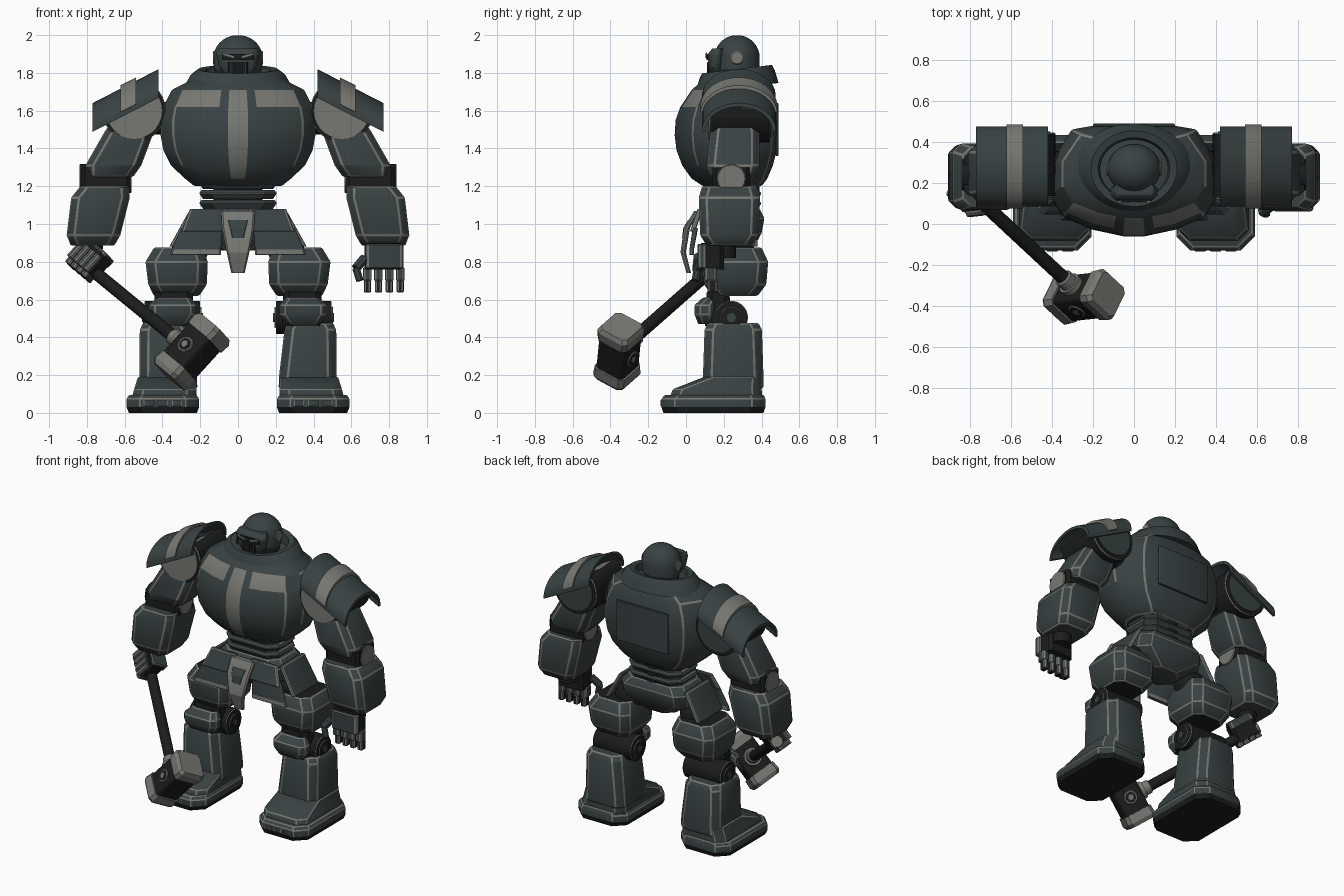
import bpy, bmesh, math
from mathutils import Matrix, Vector as V

if "Cube" in bpy.data.objects:
    bpy.data.objects.remove(bpy.data.objects["Cube"])

def material(name, col):
    m = bpy.data.materials.new(name)
    m.diffuse_color = (*col, 1)
    m.use_nodes = True
    m.node_tree.nodes["Principled BSDF"].inputs["Base Color"].default_value = m.diffuse_color
    return m

MATS = [material("dark slate armour", (0.040, 0.054, 0.055)),
        material("worn grey trim", (0.185, 0.185, 0.168)),
        material("black joint", (0.011, 0.012, 0.012))]
SLATE, GREY, BLACK = 0, 1, 2

def finish(name, bm, mat=SLATE, trim=0, paint=None, M=None, trim_mat=GREY, angle=0.5):
    """Colour, edge with a trim chamfer, and link the mesh."""
    bmesh.ops.recalc_face_normals(bm, faces=bm.faces)
    for f in bm.faces:
        f.material_index = mat
        if paint:
            p = paint(f.calc_center_median(), f.normal)
            f.material_index = mat if p is None else p
    if trim:
        es = [e for e in bm.edges if e.calc_face_angle(0) > angle]
        bmesh.ops.bevel(bm, geom=es, offset=trim, segments=1, affect='EDGES',
                        profile=0.5, material=trim_mat, clamp_overlap=True)
    if M:
        bm.transform(M)
    for f in bm.faces:
        f.smooth = True
    me = bpy.data.meshes.new(name)
    bm.to_mesh(me)
    bm.free()
    for m in MATS:
        me.materials.append(m)
    me.set_sharp_from_angle(angle=math.radians(24))
    ob = bpy.data.objects.new(name, me)
    bpy.context.collection.objects.link(ob)
    return ob

def skin(rings, closed=False):
    """Join equal rings of points with quads; cap the ends unless closed."""
    bm = bmesh.new()
    vs = [[bm.verts.new(p) for p in r] for r in rings]
    n = len(vs[0])
    pairs = list(zip(vs, vs[1:])) + ([(vs[-1], vs[0])] if closed else [])
    for a, b in pairs:
        for i in range(n):
            bm.faces.new((a[i], a[(i + 1) % n], b[(i + 1) % n], b[i]))
    if not closed:
        bm.faces.new(vs[0]); bm.faces.new(vs[-1])
    return bm

def block(name, secs, ch=0.04, s=1, **kw):
    """Loft of chamfered rectangles, each (z, centre x, centre y, half x, half y)."""
    rings = []
    for z, cx, cy, hx, hy in secs:
        c = min(ch, hx * .6, hy * .6)
        o = [(hx - c, -hy), (hx, c - hy), (hx, hy - c), (hx - c, hy),
             (c - hx, hy), (-hx, hy - c), (-hx, c - hy), (c - hx, -hy)]
        rings.append([(s * cx + x, cy + y, z) for x, y in o])
    return finish(name, skin(rings), **kw)

def box(name, c, h, ch=0.01, **kw):
    return block(name, [(c[2] - h[2], c[0], c[1], h[0], h[1]),
                        (c[2] + h[2], c[0], c[1], h[0], h[1])], ch, **kw)

def rod(name, a, b, r, mat=BLACK, r2=None, cap=None, trim=0, n=28):
    a, b = V(a), V(b)
    d = b - a
    bm = bmesh.new()
    bmesh.ops.create_cone(bm, cap_ends=True, segments=n, radius1=r,
                          radius2=r if r2 is None else r2, depth=d.length)
    M = Matrix.Translation((a + b) / 2) @ d.to_track_quat('Z', 'Y').to_matrix().to_4x4()
    paint = (lambda c, no: cap if abs(no.z) > .9 else mat) if cap is not None else None
    return finish(name, bm, mat, trim, paint, M)

def ball(name, c, r, mat):
    bm = bmesh.new()
    bmesh.ops.create_uvsphere(bm, u_segments=32, v_segments=16, radius=1)
    return finish(name, bm, mat, M=Matrix.Translation(c) @ Matrix.Diagonal((*r, 1)))

# ---- torso barrel: one half outline scaled per level
half = [(.13, 0), (.25, .02), (.5, .06), (.84, .17), (1, .36), (1, .64), (.74, .95), (.35, 1)]
outline = half + [(-x, t) for x, t in reversed(half)]
levels = [(1.20, .23, .09, .40), (1.24, .28, .03, .43), (1.31, .355, -.02, .46), (1.39, .395, -.05, .48),
          (1.47, .41, -.06, .488), (1.55, .41, -.055, .488), (1.62, .395, -.03, .48),
          (1.71, .35, .03, .46), (1.77, .23, .10, .43)]
def chest_paint(c, n):
    if n.y < -.3 and c.y < .12:
        if abs(c.x) < .02 and 1.24 < c.z < 1.72: return GREY
        if 1.63 < c.z < 1.70 and .1 < abs(c.x) < .3: return GREY
rings = [[(x * hx, yf + t * (yb - yf), z) for x, t in outline] for z, hx, yf, yb in levels]
finish("chest_barrel", skin(rings), trim=.008, paint=chest_paint, angle=.55)
box("back_panel", (0, .482, 1.50), (.20, .008, .14), trim=.004, trim_mat=SLATE)

# ---- collar ring and neck
def oval(rx, ry, z, tilt=.12, n=36):
    return [(rx * math.cos(k * math.tau / n), .27 + ry * math.sin(k * math.tau / n),
             z + tilt * ry * math.sin(k * math.tau / n)) for k in range(n)]
finish("collar", skin([oval(.29, .22, 1.72), oval(.25, .20, 1.79), oval(.21, .185, 1.82),
                       oval(.175, .15, 1.815), oval(.16, .14, 1.74)], True))
rod("neck", (0, .27, 1.68), (0, .27, 1.82), .11)

# ---- head
finish("skull", skin([oval(.10, .09, 1.77, 0), oval(.128, .118, 1.82, 0)] +
       [oval(.13 * math.cos(a), .12 * math.cos(a), 1.88 + .12 * math.sin(a), 0)
        for a in [k * math.pi / 18 for k in range(9)]]))
block("face_mask", [(1.77, 0, .165, .055, .025), (1.83, 0, .155, .10, .035),
                    (1.90, 0, .155, .115, .04), (1.93, 0, .17, .10, .03)], .03, trim=.003, trim_mat=SLATE)
box("visor", (0, .114, 1.885), (.085, .006, .016), .004, mat=BLACK)
for s in (-1, 1):
    box("eye", (0, 0, 0), (.034, .004, .005), .002, mat=GREY,
        M=Matrix.Translation((s * .05, .108, 1.892)) @ Matrix.Rotation(-s * .3, 4, 'Y'))
    rod("ear_disc", (s * .115, .27, 1.88), (s * .133, .27, 1.88), .036, GREY, trim=.004)
box("mouth_grille", (0, .124, 1.815), (.052, .01, .042), .004, mat=BLACK)
for k in range(-2, 3):
    box("mouth_bar", (k * .02, .116, 1.815), (.004, .006, .04), .002, mat=SLATE)

# ---- waist ribs and pelvis
rod("spine", (0, .26, 1.0), (0, .26, 1.25), .13)
for k in range(3):
    z = 1.08 + k * .052
    block("waist_rib", [(z, 0, .25, .185, .13), (z + .03, 0, .25, .205, .15),
                        (z + .047, 0, .25, .195, .135)], .06, trim=.003, angle=1.0)
block("pelvis", [(.86, 0, .25, .12, .10), (.95, 0, .25, .25, .15), (1.03, 0, .25, .25, .165),
                 (1.08, 0, .25, .21, .14)], .06, trim=.004)
block("loin_plate", [(.74, 0, .015, .035, .012), (.85, 0, -.015, .06, .014),
                     (.98, 0, .005, .085, .016), (1.07, 0, .06, .09, .016)], .01, mat=GREY)
block("loin_inset", [(.925, 0, -.017, .03, .004), (.98, 0, -.010, .042, .004),
                     (1.02, 0, .015, .052, .004)], .004, mat=SLATE)

def arch_z(x, y, ry=.175, rz=.12):
    """Height of the pauldron shell's underside."""
    return 1.68 - .18 * (abs(x) - .42) / .35 + rz * math.sqrt(max(0, 1 - ((y - .28) / ry) ** 2))

def arch(name, s, x0, x1, ry, rz, t, a0, a1, **kw):
    angs = [math.radians(a0 + (a1 - a0) * k / 20) for k in range(21)]
    rings = []
    for x in (x0, x1):
        base = 1.68 - .18 * (x - .42) / .35
        o = [(s * x, .28 + ry * math.cos(a), base + rz * math.sin(a)) for a in angs]
        i = [(s * x, .28 + (ry - t) * math.cos(a), base + (rz - t) * math.sin(a)) for a in reversed(angs)]
        rings.append(o + i)
    finish(name, skin(rings), **kw)

for s in (-1, 1):
    # ---- hip skirt plates
    block("front_skirt", [(.835, .225, .03, .135, .012), (.865, .22, .03, .13, .012),
                          (.98, .19, .05, .11, .014)], .01, s,
          paint=lambda c, n: GREY if c.z < .862 else SLATE, trim=.004, trim_mat=SLATE)
    block("upper_skirt", [(.96, .18, .035, .12, .014), (1.08, .155, .075, .10, .014)], .01, s, trim=.004)
    block("side_flap", [(.88, .35, .24, .014, .14), (1.06, .25, .24, .014, .13)], .012, s, trim=.003)
    # ---- legs
    ball("hip_joint", (s * .25, .25, .88), (.10, .10, .10), BLACK)
    block("thigh", [(.62, .325, .26, .12, .12), (.68, .32, .26, .155, .165),
                    (.80, .325, .26, .165, .175), (.875, .315, .26, .13, .14)], .05, s,
          trim=.006, paint=lambda c, n: BLACK if abs(n.z) > .9 else SLATE)
    block("knee_link", [(.46, .345, .17, .11, .07), (.64, .34, .17, .10, .06)], .03, s, mat=BLACK)
    rod("knee_joint", (s * .20, .24, .505), (s * .495, .24, .505), .088, BLACK, trim=.005)
    for x, o in ((.20, -1), (.495, 1)):
        rod("knee_cap_ring", (s * x, .24, .505), (s * (x + o * .008), .24, .505), .058, BLACK, trim=.004)
        rod("knee_cap_pin", (s * x, .24, .505), (s * (x + o * .014), .24, .505), .024, SLATE)
    block("knee_guard", [(.47, .345, .11, .09, .045), (.52, .345, .10, .125, .055),
                         (.57, .345, .10, .125, .055), (.61, .34, .13, .09, .04)], .03, s, trim=.005)
    block("shin", [(.13, .37, .25, .155, .16), (.20, .37, .25, .152, .16), (.44, .383, .25, .137, .152),
                   (.475, .383, .25, .12, .135)], .045, s, trim=.007)
    # ---- feet
    block("sole", [(0, .398, .145, .18, .265), (.03, .398, .145, .192, .275)], .07, s, mat=BLACK)
    block("foot_base", [(.026, .398, .145, .192, .275), (.075, .398, .145, .192, .275),
                        (.095, .398, .15, .178, .262)], .07, s, trim=.005)
    block("foot_upper", [(.085, .39, .16, .17, .245), (.125, .385, .165, .165, .235),
                         (.19, .375, .25, .155, .155)], .05, s, trim=.005)
    for k in (-1, 0, 1):
        box("toe_plate", (s * .398 + k * .075, -.128, .052), (.028, .006, .018), .004, trim=.004)
    # ---- shoulders: drum and disc are trimmed to sit under the pauldron
    drum = rod("shoulder_drum", (s * .55, .13, 1.6), (s * .55, .445, 1.6), .168, BLACK, trim=.006)
    disc = rod("shoulder_disc", (s * .55, .12, 1.6), (s * .55, .30, 1.6), .15, GREY)
    back = rod("shoulder_back_disc", (s * .55, .30, 1.6), (s * .55, .452, 1.6), .14, SLATE)
    for ob in (drum, disc, back):
        for v in ob.data.vertices:
            v.co.z = min(v.co.z, arch_z(v.co.x, .125) - .002)
    rod("shoulder_axle", (s * .32, .27, 1.56), (s * .5, .27, 1.56), .085, BLACK)
    arch("pauldron", s, .42, .77, .195, .14, .02, -5, 185)
    arch("pauldron_ridge", s, .54, .622, .205, .158, .03, 6, 174, mat=GREY)
    # ---- arms
    block("upper_arm", [(1.25, .68, .25, .125, .12), (1.31, .66, .25, .148, .14),
                        (1.49, .575, .26, .13, .13), (1.54, .56, .26, .11, .12)], .04, s, trim=.007)
    block("elbow_box", [(1.18, .70, .24, .13, .10), (1.30, .70, .24, .13, .10)], .02, s, mat=BLACK)
    rod("elbow_joint", (s * .565, .24, 1.24), (s * .84, .24, 1.24), .077, BLACK, cap=GREY, trim=.005)
    block("forearm", [(.885, .77, .23, .115, .12), (.94, .765, .23, .142, .155),
                      (1.14, .728, .23, .155, .162), (1.20, .705, .23, .13, .145)], .04, s, trim=.007)

# ---- open hand (+x side)
rod("wrist", (.77, .2, .82), (.77, .2, .9), .065)
box("palm", (.765, .14, .83), (.095, .06, .07), .02, mat=BLACK)
box("hand_back_plate", (.775, .085, .83), (.10, .025, .065), .012, trim=.006)
for k in range(4):
    x = .685 + k * .058
    box("finger_base", (x, .13, .735), (.023, .032, .035), .008, trim=.004)
    box("finger_tip", (x, .14, .67), (.019, .027, .032), .008, mat=BLACK, trim=.004)
rod("thumb_base", (.67, .09, .82), (.625, .06, .765), .026, SLATE, n=8)
rod("thumb_tip", (.625, .06, .765), (.645, .05, .70), .021, SLATE, n=8)

# ---- hammer: local x runs down the handle, local z along the head
centre = V((-.245, -.355, .325))
d = V((.628, -.584, -.514)).normalized()
a = V((.7, .04, .7)); a = (a - d * a.dot(d)).normalized()
b = a.cross(d)
R = Matrix((d, b, a)).transposed().to_4x4()
H = Matrix.Translation(centre) @ R
def along(t): return centre - d * t
rod("hammer_handle", along(.05), along(.95), .034)
rod("handle_pommel", along(.93), along(.965), .042, GREY, trim=.006)
rod("handle_socket", along(.08), along(.165), .045, GREY, trim=.008)
rod("socket_flange", along(.08), along(.115), .058, GREY)
box("hammer_body", (0, 0, 0), (.086, .086, .13), .014, mat=BLACK, trim=.005, trim_mat=BLACK, M=H)
for k in (-1, 1):
    block("hammer_cap", [(k * .10, 0, 0, .095, .095), (k * .155, 0, 0, .099, .099),
                         (k * .18, 0, 0, .086, .086)], .022, mat=GREY, M=H)
    rod("hammer_boss", centre + b * k * .08, centre + b * k * .092, .045, GREY, trim=.004)
    rod("boss_inset", centre + b * k * .085, centre + b * k * .094, .034, BLACK)
    rod("boss_pin", centre + b * k * .085, centre + b * k * .097, .018, GREY)

# ---- gripping hand (-x side)
grip = along(.855) + V((0, 0, .045))
G = Matrix.Translation(grip) @ R
rod("grip_wrist", grip, (-.77, .22, .93), .06)
box("fist", (0, 0, 0), (.085, .062, .062), .02, mat=BLACK, M=G)
box("fist_back_plate", (0, .01, .055), (.08, .06, .025), .012, trim=.006, M=G)
for k in range(4):
    x = -.066 + k * .044
    box("curled_finger", (x, -.055, -.01), (.019, .024, .055), .01, trim=.004, M=G)
    box("curled_fingertip", (x, -.01, -.075), (.018, .045, .02), .008, trim=.004, M=G)
